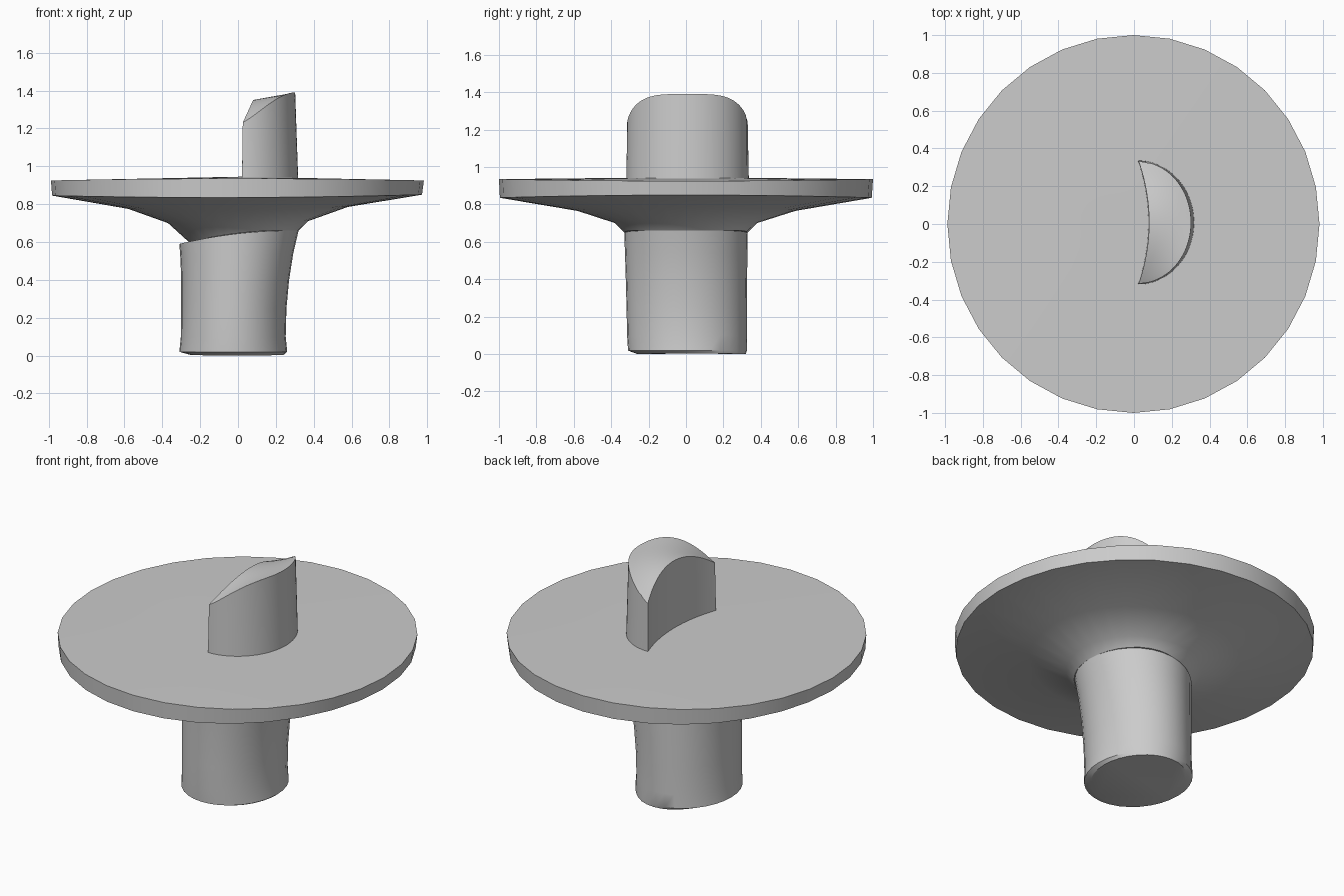
import bpy, bmesh
from math import sin, cos, pi, radians

if "Cube" in bpy.data.objects:
    bpy.data.objects.remove(bpy.data.objects["Cube"])


def finish(name, bm, angle=30):
    bmesh.ops.recalc_face_normals(bm, faces=bm.faces)
    me = bpy.data.meshes.new(name)
    bm.to_mesh(me)
    bm.free()
    ob = bpy.data.objects.new(name, me)
    bpy.context.collection.objects.link(ob)
    bpy.ops.object.select_all(action='DESELECT')
    ob.select_set(True)
    bpy.context.view_layer.objects.active = ob
    bpy.ops.object.shade_smooth_by_angle(angle=radians(angle))
    return ob


def loft(name, rings, n=32, apex=None, angle=30):
    """Rings are (x0, x1, y0, y1, z at x0, z in the middle, z at x1)."""
    bm = bmesh.new()
    loops = []
    for x0, x1, y0, y1, za, zm, zb in rings:
        loop = []
        for i in range(n):
            c, s = cos(2 * pi * i / n), sin(2 * pi * i / n)
            z = zm + c * (zb - za) / 2 + c * c * ((za + zb) / 2 - zm)
            loop.append(bm.verts.new(((x0 + x1) / 2 + c * (x1 - x0) / 2,
                                      (y0 + y1) / 2 + s * (y1 - y0) / 2, z)))
        loops.append(loop)
    for a, b in zip(loops, loops[1:]):
        for i in range(n):
            j = (i + 1) % n
            bm.faces.new((a[i], a[j], b[j], b[i]))
    bm.faces.new(loops[0])
    if apex:
        top = bm.verts.new(apex)
        for i in range(n):
            bm.faces.new((loops[-1][i], loops[-1][(i + 1) % n], top))
    else:
        bm.faces.new(loops[-1])
    return finish(name, bm, angle)


# Stem: slightly flared, with a slanted step at the top
loft("stem", [
    (-.25, .24, -.26, .32, .003, 0, .003),
    (-.31, .26, -.31, .325, .02, .018, .02),
    (-.302, .252, -.315, .325, .10, .10, .10),
    (-.30, .256, -.318, .325, .25, .25, .25),
    (-.30, .270, -.322, .327, .40, .40, .40),
    (-.304, .292, -.326, .328, .51, .53, .54),
    (-.31, .32, -.33, .33, .59, .645, .66),
])

# Disc: flared underside, thin rim, very shallow cone on top
loft("disc", [
    (-.26, .32, -.33, .33, .60, .65, .66),
    (-.37, .37, -.38, .38, .70, .70, .71),
    (-.58, .58, -.58, .585, .775, .765, .785),
    (-.982, .972, -.995, .993, .845, .835, .85),
    (-.988, .982, -1, 1, .925, .935, .925),
], apex=(0.02, 0, .945))

# Knob: crescent section, walls drafted inward, sloping rounded top
N, M = 40, 5
bm = bmesh.new()
base_out, base_in, top = [], [], []
for i in range(N + 1):
    t = -pi / 2 + pi * i / N
    s, c = sin(t), max(cos(t), 0)
    y = .008 + .328 * s
    bx = .025 + .055 * c * c
    outer = (.022 + .28 * c, y * .985, 1.23 + .16 * max(1 - s ** 4, 0) ** .6)
    inner = (bx, y * .985, 1.23 + .12 * c * c)
    base_out.append(bm.verts.new((.02 + .298 * c, y, .93)))
    base_in.append(bm.verts.new((bx - .004, y, .93)))
    top.append([bm.verts.new([a + (b - a) * k / M for a, b in zip(outer, inner)])
                for k in range(M + 1)])
for i in range(N):
    j = i + 1
    bm.faces.new((base_out[i], base_out[j], top[j][0], top[i][0]))
    bm.faces.new((base_in[j], base_in[i], top[i][M], top[j][M]))
    bm.faces.new((base_out[j], base_out[i], base_in[i], base_in[j]))
    for k in range(M):
        bm.faces.new((top[i][k], top[j][k], top[j][k + 1], top[i][k + 1]))
bmesh.ops.remove_doubles(bm, verts=bm.verts, dist=.006)
finish("knob", bm, 35)
